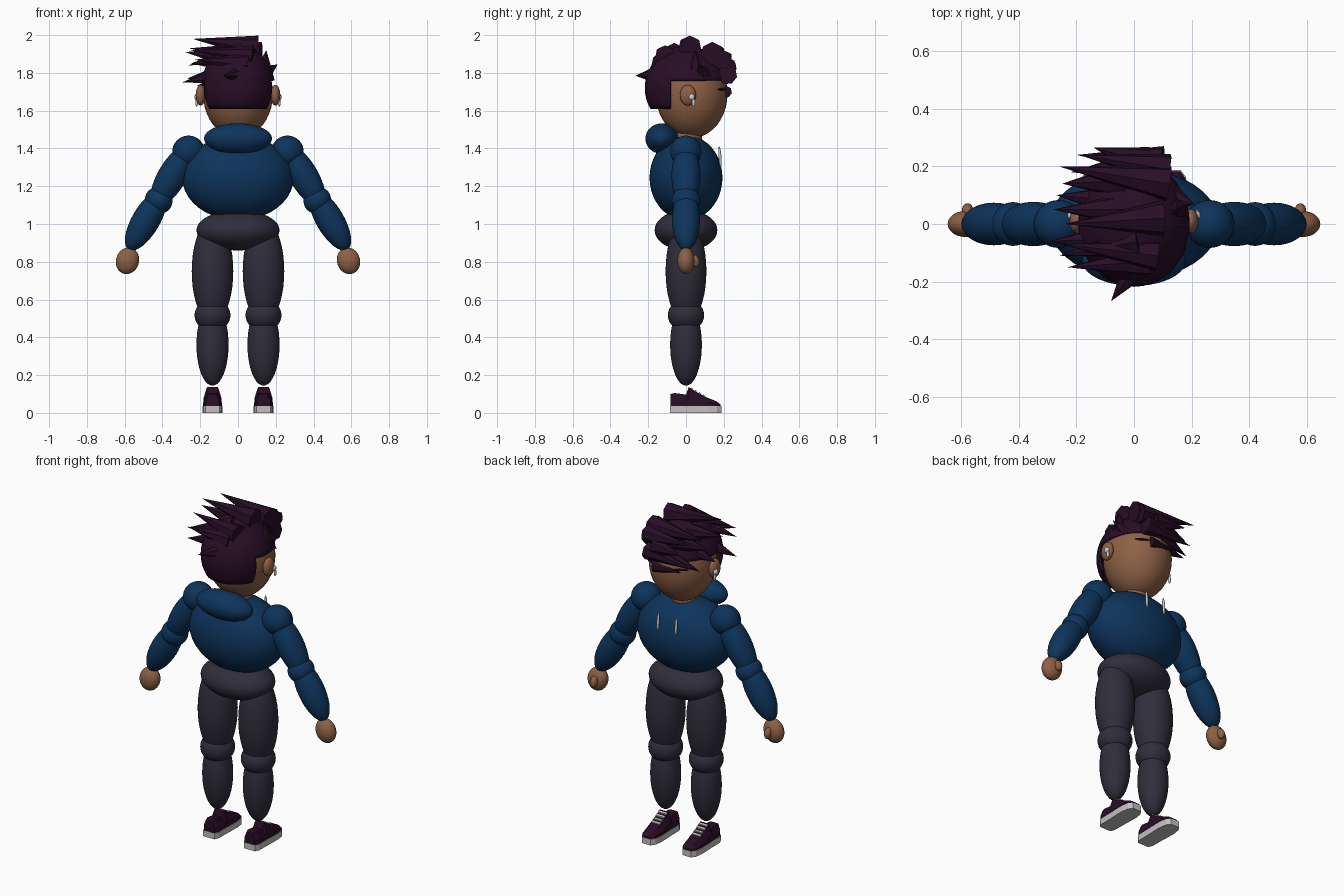
import bpy, bmesh, math
from mathutils import Vector

if "Cube" in bpy.data.objects:
    bpy.data.objects.remove(bpy.data.objects["Cube"])


def material(name, rgb):
    m = bpy.data.materials.new(name)
    m.diffuse_color = (*rgb, 1)
    m.use_nodes = True
    m.node_tree.nodes["Principled BSDF"].inputs["Base Color"].default_value = m.diffuse_color
    return m


PLUM = material("plum", (0.021, 0.004, 0.019))
BLUE = material("navy_blue", (0.004, 0.034, 0.105))
GREY = material("charcoal", (0.029, 0.027, 0.043))
SKIN = material("skin", (0.27, 0.118, 0.06))
WHITE = material("off_white", (0.55, 0.53, 0.53))
SILVER = material("silver", (0.62, 0.64, 0.66))
DARK = material("brow_black", (0.008, 0.005, 0.006))


def finish(bm, name, mat, smooth=True):
    me = bpy.data.meshes.new(name)
    bmesh.ops.recalc_face_normals(bm, faces=bm.faces[:])
    bm.to_mesh(me)
    bm.free()
    me.materials.append(mat)
    for p in me.polygons:
        p.use_smooth = smooth
    ob = bpy.data.objects.new(name, me)
    bpy.context.collection.objects.link(ob)
    return ob


def ellipsoid(name, loc, radii, mat, rot=(0, 0, 0), seg=40):
    bm = bmesh.new()
    bmesh.ops.create_uvsphere(bm, u_segments=seg, v_segments=seg // 2, radius=1)
    bmesh.ops.scale(bm, vec=radii, verts=bm.verts[:])
    ob = finish(bm, name, mat)
    ob.location, ob.rotation_euler = loc, rot
    return ob


def loft(name, sections, mat, x):
    """Skin rings of (x, y, z) points and cap both ends."""
    bm = bmesh.new()
    rings = [[bm.verts.new((px + x, py, pz)) for px, py, pz in s] for s in sections]
    n = len(rings[0])
    for a, b in zip(rings, rings[1:]):
        for i in range(n):
            j = (i + 1) % n
            bm.faces.new((a[i], a[j], b[j], b[i]))
    bm.faces.new(rings[0])
    bm.faces.new(rings[-1])
    return finish(bm, name, mat, False)


# Body
ellipsoid("hoodie_torso", (0, 0, 1.245), (0.295, 0.193, 0.225), BLUE)
ellipsoid("hood", (0, -0.127, 1.452), (0.18, 0.088, 0.081), BLUE)
ellipsoid("pelvis", (0, 0, 0.967), (0.22, 0.166, 0.107), GREY)
ellipsoid("neck", (0, 0.01, 1.46), (0.075, 0.075, 0.08), SKIN)
ellipsoid("head", (0, 0.03, 1.69), (0.185, 0.19, 0.235), SKIN)

# Shoe rows: y, half width, top height
SHOE = [(-0.083, 0.034, 0.1), (-0.06, 0.045, 0.105), (0.0, 0.046, 0.097),
        (0.015, 0.046, 0.137), (0.06, 0.048, 0.108), (0.115, 0.049, 0.08),
        (0.16, 0.042, 0.062), (0.183, 0.025, 0.045)]

for s, side in ((-1, "left"), (1, "right")):
    # Arm
    tilt = (0, -0.53 * s, 0)
    ellipsoid(f"{side}_shoulder", (0.262 * s, 0, 1.383), (0.086, 0.083, 0.085), BLUE)
    ellipsoid(f"{side}_upper_arm", (0.348 * s, 0, 1.255), (0.076, 0.077, 0.19), BLUE, tilt)
    ellipsoid(f"{side}_elbow", (0.42 * s, 0, 1.125), (0.074, 0.076, 0.07), BLUE, tilt)
    ellipsoid(f"{side}_forearm", (0.487 * s, 0, 1.02), (0.074, 0.074, 0.182), BLUE, tilt)
    ellipsoid(f"{side}_hand", (0.585 * s, 0, 0.805), (0.061, 0.045, 0.071), SKIN, (0, -0.3 * s, 0))
    ellipsoid(f"{side}_thumb", (0.578 * s, 0.047, 0.805), (0.02, 0.024, 0.033), SKIN, (0.3, 0, 0), 20)

    # Leg
    x = 0.135 * s
    ellipsoid(f"{side}_thigh", (x, 0, 0.75), (0.11, 0.108, 0.275), GREY)
    ellipsoid(f"{side}_knee", (x, 0, 0.517), (0.095, 0.096, 0.085), GREY)
    ellipsoid(f"{side}_shin", (x, 0, 0.36), (0.085, 0.084, 0.216), GREY)

    # Shoe upper, sole and laces
    loft(f"{side}_shoe", [[(-w, y, 0.03), (-w, y, 0.03 + (h - 0.03) * 0.5),
                           (-w * 0.62, y, h), (w * 0.62, y, h),
                           (w, y, 0.03 + (h - 0.03) * 0.5), (w, y, 0.03)]
                          for y, w, h in SHOE], PLUM, x)
    loft(f"{side}_sole", [[(-w - 0.003, y * 1.02, 0), (-w - 0.003, y * 1.02, 0.036),
                           (w + 0.003, y * 1.02, 0.036), (w + 0.003, y * 1.02, 0)]
                          for y, w, h in SHOE], WHITE, x)
    for i in range(4):
        y = 0.03 + i * 0.021
        z = 0.137 - (y - 0.015) * 0.57
        loft(f"{side}_lace_{i + 1}", [[(px, y - d, z + d * 0.57 - 0.004),
                                      (px, y + d, z - d * 0.57 - 0.004),
                                      (px, y + d, z - d * 0.57 + 0.004),
                                      (px, y - d, z + d * 0.57 + 0.004)]
                                     for px in (-0.028, 0.028) for d in (0.004,)], WHITE, x)

    # Ear, earring, brow and drawstring
    ellipsoid(f"{side}_ear", (0.198 * s, 0.01, 1.682), (0.026, 0.043, 0.055), SKIN, seg=24)
    ellipsoid(f"{side}_ear_stud", (0.218 * s, 0.03, 1.672), (0.013, 0.016, 0.017), SILVER, seg=16)
    ellipsoid(f"{side}_ear_pendant", (0.219 * s, 0.04, 1.643), (0.007, 0.009, 0.022), SILVER, seg=16)
    ellipsoid(f"{side}_brow", (0.1 * s, 0.19, 1.713), (0.042, 0.008, 0.006), DARK, (0, 0, -0.5 * s), 16)
    ellipsoid(f"{side}_drawstring", (0.06 * s, 0.18, 1.355), (0.008, 0.008, 0.056), WHITE, (0.08, 0, 0), 16)

# Hair cap, trimmed above the face and at the nape
bm = bmesh.new()
bmesh.ops.create_uvsphere(bm, u_segments=40, v_segments=24, radius=1)
for v in bm.verts:
    v.co = Vector((v.co.x * 0.197, v.co.y * 0.221 + 0.003, v.co.z * 0.222 + 1.72))
for co, no in (((0, 0, 1.61), (0, 0, 1)), ((0, 0, 1.76), (0, 0, 1)), ((0, -0.083, 0), (0, 1, 0))):
    bmesh.ops.bisect_plane(bm, geom=bm.verts[:] + bm.edges[:] + bm.faces[:],
                           plane_co=co, plane_no=no)
drop = []
for f in bm.faces:
    c = f.calc_center_median()
    if c.z < 1.61 or (c.z < 1.76 and c.y > -0.083):
        drop.append(f)
bmesh.ops.delete(bm, geom=drop, context='FACES')
cap = finish(bm, "hair_cap", PLUM)
shell = cap.modifiers.new("thickness", 'SOLIDIFY')
shell.thickness = 0.012
shell.offset = -1

# Swept hair spikes: base, tip, radius
SPIKES = [
    ((0.10, 0.02, 1.935), (-0.24, 0.00, 1.98), 0.063),
    ((0.12, 0.14, 1.90), (-0.26, 0.20, 1.93), 0.064),
    ((0.12, 0.19, 1.87), (-0.19, 0.24, 1.90), 0.055),
    ((0.10, 0.22, 1.79), (-0.20, 0.24, 1.76), 0.052),
    ((0.06, 0.212, 1.70), (-0.12, 0.215, 1.71), 0.032),
    ((0.08, -0.11, 1.89), (-0.25, -0.07, 1.92), 0.056),
    ((0.05, -0.13, 1.85), (-0.23, -0.15, 1.87), 0.055),
    ((0.02, 0.05, 1.87), (-0.28, 0.05, 1.91), 0.07),
    ((-0.05, 0.08, 1.80), (-0.27, 0.10, 1.77), 0.06),
    ((-0.07, -0.05, 1.79), (-0.295, -0.06, 1.75), 0.055),
    ((0.00, -0.16, 1.79), (-0.08, -0.268, 1.785), 0.045),
    ((0.14, 0.05, 1.82), (0.15, 0.05, 1.92), 0.045),
    ((0.13, 0.09, 1.79), (0.21, 0.07, 1.845), 0.05),
    ((-0.03, 0.15, 1.86), (-0.25, 0.14, 1.85), 0.065),
    ((-0.02, 0.20, 1.78), (-0.22, 0.18, 1.73), 0.045),
    ((0.02, -0.06, 1.90), (-0.26, -0.11, 1.84), 0.06),
    ((0.04, 0.215, 1.83), (-0.14, 0.265, 1.84), 0.055),
]
for i, (base, tip, r) in enumerate(SPIKES):
    base, tip = Vector(base), Vector(tip)
    bm = bmesh.new()
    bmesh.ops.create_cone(bm, cap_ends=True, segments=7, radius1=r, radius2=0,
                          depth=(tip - base).length)
    ob = finish(bm, f"hair_spike_{i + 1}", PLUM, False)
    ob.location = (base + tip) / 2
    ob.rotation_euler = (tip - base).to_track_quat('Z', 'Y').to_euler()
